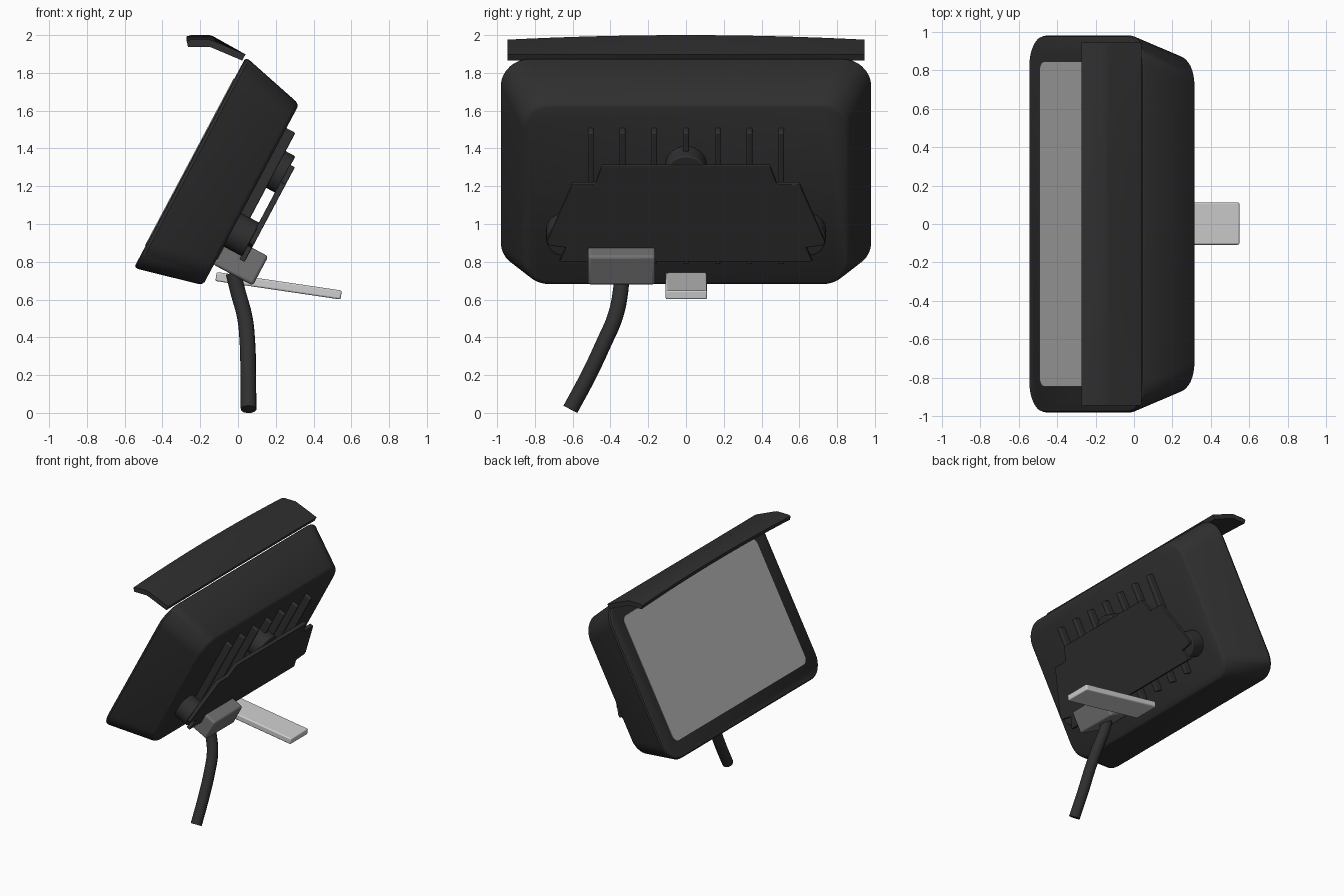
import bpy, bmesh, math
from mathutils import Matrix, Vector

if "Cube" in bpy.data.objects:
    bpy.data.objects.remove(bpy.data.objects["Cube"])

# Tilted lamp frame: local x = depth towards the back, y = width, z = up along the glass
U = Vector((0.469, 0, 0.883)).normalized()
N = Vector((U.z, 0, -U.x))
TILT = Matrix(((N.x, 0, U.x, -0.55), (0, 1, 0, 0), (N.z, 0, U.z, 0.77), (0, 0, 0, 1)))


def material(name, r, g, b):
    m = bpy.data.materials.new(name)
    m.diffuse_color = (r, g, b, 1)
    m.use_nodes = True
    m.node_tree.nodes["Principled BSDF"].inputs["Base Color"].default_value = m.diffuse_color
    return m


DARK = material("charcoal", 0.029, 0.029, 0.029)
GLASS = material("glass_grey", 0.42, 0.42, 0.42)
MID = material("mid_grey", 0.17, 0.17, 0.17)
LIGHT = material("light_grey", 0.62, 0.62, 0.62)


def finish(name, bm, mat, matrix=Matrix(), bevel=0, angle=35):
    bmesh.ops.recalc_face_normals(bm, faces=bm.faces)
    me = bpy.data.meshes.new(name)
    bm.to_mesh(me)
    bm.free()
    ob = bpy.data.objects.new(name, me)
    bpy.context.collection.objects.link(ob)
    ob.matrix_world = matrix
    me.materials.append(mat)
    if bevel:
        b = ob.modifiers.new("bevel", 'BEVEL')
        b.width, b.segments, b.limit_method = bevel, 3, 'ANGLE'
    bpy.ops.object.select_all(action='DESELECT')
    ob.select_set(True)
    bpy.context.view_layer.objects.active = ob
    bpy.ops.object.shade_smooth_by_angle(angle=math.radians(angle))
    return ob


def rounded(half_w, low, high, r, steps=8):
    pts = []
    for i, (sy, sz) in enumerate(((1, 1), (-1, 1), (-1, -1), (1, -1))):
        cy, cz = sy * (half_w - r), (high - r if sz > 0 else low + r)
        for k in range(steps + 1):
            a = math.pi / 2 * (i + k / steps)
            pts.append((cy + r * math.cos(a), cz + r * math.sin(a)))
    return pts


def loft(name, sections, mat, matrix=TILT, **kw):
    """sections: list of (depth, outline points in y/z)"""
    bm = bmesh.new()
    rings = [[bm.verts.new((d, y, z)) for y, z in pts] for d, pts in sections]
    for a, b in zip(rings, rings[1:]):
        for i in range(len(a)):
            j = (i + 1) % len(a)
            bm.faces.new((a[i], a[j], b[j], b[i]))
    bm.faces.new(rings[0])
    bm.faces.new(rings[-1])
    return finish(name, bm, mat, matrix, **kw)


def box(name, lo, hi, mat, matrix=TILT, bevel=0.01):
    outline = [(lo[1], lo[2]), (hi[1], lo[2]), (hi[1], hi[2]), (lo[1], hi[2])]
    return loft(name, [(lo[0], outline), (hi[0], outline)], mat, matrix, bevel=bevel)


# Tapered housing with softened front and back rims
loft("housing", [
    (0.0, rounded(0.965, 0.012, 1.245, 0.14)),
    (0.006, rounded(0.975, 0.004, 1.253, 0.15)),
    (0.02, rounded(0.98, 0.002, 1.257, 0.155)),
    (0.345, rounded(0.872, 0.083, 1.178, 0.15)),
    (0.358, rounded(0.863, 0.092, 1.169, 0.145)),
    (0.366, rounded(0.845, 0.107, 1.155, 0.135)),
], DARK)

# Glass pane
loft("glass_pane", [(-0.004, rounded(0.845, 0.13, 1.13, 0.05)),
                    (0.004, rounded(0.845, 0.13, 1.13, 0.05))], GLASS)

# Cooling ribs on the back
for i in range(7):
    y = (i - 3) * 0.168
    box(f"cooling_rib_{i + 1}", (0.35, y - 0.015, 0.24), (0.42, y + 0.015, 1.03), DARK, bevel=0.008)

# Round mounting bosses that carry the bracket plate
for name, y, z, r in (("top_boss", 0, 0.81, 0.11), ("left_boss", -0.64, 0.42, 0.1),
                      ("right_boss", 0.64, 0.42, 0.1)):
    ring = [(y + r * math.cos(a * math.pi / 16), z + r * math.sin(a * math.pi / 16)) for a in range(32)]
    loft(name, [(0.355, ring), (0.478, ring)], DARK, bevel=0.008)

# Stepped bracket plate, mirrored outline
half = [(0.67, 0.30), (0.635, 0.385), (0.73, 0.40), (0.735, 0.42),
        (0.60, 0.765), (0.48, 0.765), (0.445, 0.868)]
plate = half + [(-y, z) for y, z in reversed(half)]
loft("bracket_plate", [(0.472, plate), (0.503, plate)], DARK, bevel=0.004)

# Cable junction box
box("junction_box", (0.36, -0.52, 0.21), (0.60, -0.163, 0.385), MID, bevel=0.016)

# Light mounting tab
slope = math.atan2(0.098, 0.665)
tab = Matrix.Translation((0.215, 0.0, 0.673)) @ Matrix.Rotation(slope, 4, 'Y')
box("mounting_tab", (-0.335, -0.108, -0.024), (0.335, 0.112, 0.024), LIGHT, tab, bevel=0.009)

# Bent visor, slightly arched across its width
profile = [(-0.272, 1.993), (-0.25, 2.0), (-0.15, 2.0), (-0.13, 1.993), (0.04, 1.898),
           (0.022, 1.868), (-0.14, 1.958), (-0.155, 1.962), (-0.265, 1.962)]
sections = []
bm = bmesh.new()
for i in range(17):
    y = -0.945 + 1.89 * i / 16
    ring = []
    for x, z in profile:
        w = min(1, max(0, (0.04 - x) / 0.17))
        ring.append(bm.verts.new((x, y, z - 0.024 * w * (y / 0.945) ** 2)))
    sections.append(ring)
for a, b in zip(sections, sections[1:]):
    for i in range(len(a)):
        j = (i + 1) % len(a)
        bm.faces.new((a[i], a[j], b[j], b[i]))
bm.faces.new(sections[0])
bm.faces.new(sections[-1])
finish("visor", bm, DARK)

# Power cable swept along a smooth path
curve = bpy.data.curves.new("power_cable", 'CURVE')
curve.dimensions = '3D'
curve.bevel_depth, curve.bevel_resolution, curve.use_fill_caps = 0.042, 4, True
path = [(-0.025, -0.34, 0.74), (0.0, -0.347, 0.64), (0.035, -0.375, 0.51),
        (0.05, -0.435, 0.37), (0.054, -0.515, 0.2), (0.056, -0.612, 0.019)]
spline = curve.splines.new('BEZIER')
spline.bezier_points.add(len(path) - 1)
for p, co in zip(spline.bezier_points, path):
    p.co = co
    p.handle_left_type = p.handle_right_type = 'AUTO'
curve.materials.append(DARK)
bpy.context.collection.objects.link(bpy.data.objects.new("power_cable", curve))
